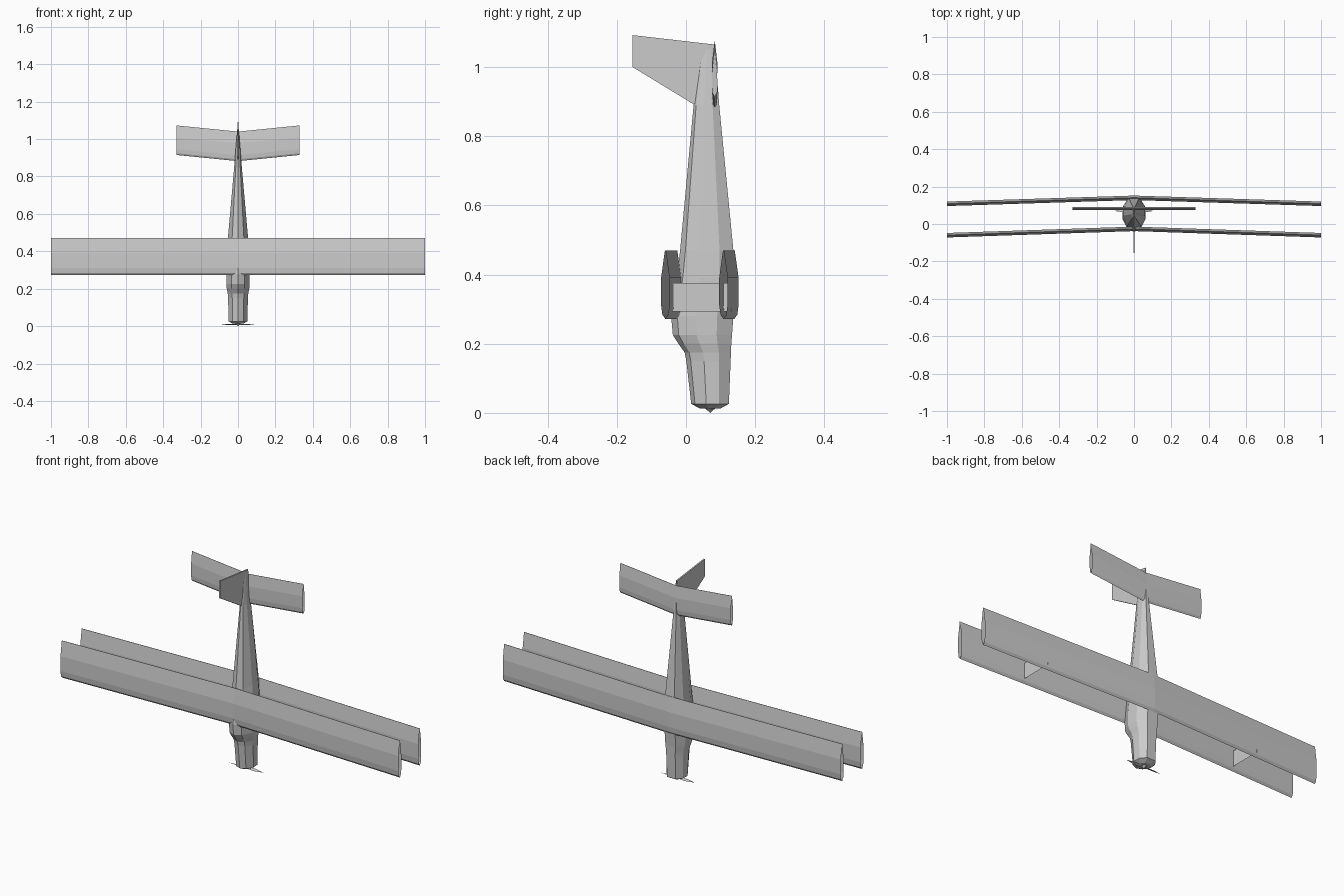
import bpy

if "Cube" in bpy.data.objects:
    bpy.data.objects.remove(bpy.data.objects["Cube"], do_unlink=True)

GREY = (0.6, 0.6, 0.6, 1)
mat = bpy.data.materials.new("plain grey")
mat.use_nodes = True
mat.diffuse_color = GREY
mat.node_tree.nodes["Principled BSDF"].inputs["Base Color"].default_value = GREY


def add_mesh(name, verts, faces):
    mesh = bpy.data.meshes.new(name)
    mesh.from_pydata(verts, [], faces)
    mesh.update()
    mesh.materials.append(mat)
    obj = bpy.data.objects.new(name, mesh)
    bpy.context.collection.objects.link(obj)
    return obj


def loft(name, rings, caps=False):
    """Skin closed rings that all have the same number of points."""
    n = len(rings[0])
    faces = []
    for r in range(len(rings) - 1):
        for i in range(n):
            j = (i + 1) % n
            faces.append((r * n + i, r * n + j, (r + 1) * n + j, (r + 1) * n + i))
    if caps:
        faces.append(tuple(reversed(range(n))))
        faces.append(tuple((len(rings) - 1) * n + i for i in range(n)))
    return add_mesh(name, [v for ring in rings for v in ring], faces)


# Half section as (chord fraction from leading edge, thickness fraction)
HALF_FOIL = [(0, 0), (0.06, 0.7), (0.2, 1), (0.6, 1), (1, 0.08)]
FOIL = HALF_FOIL + [(c, -t) for c, t in reversed(HALF_FOIL[1:])]


def wing(name, span, y_mid, y_tip, z_mid, z_tip, chord, half_thick):
    """Two straight panels meeting in the middle, with open tips."""
    rings = []
    for x, y, z in ((-span, y_tip, z_tip), (0, y_mid, z_mid), (span, y_tip, z_tip)):
        rings.append([(x, y + t * half_thick, z + c * chord) for c, t in FOIL])
    return loft(name, rings)


# Main wings and tailplane
wing("front_wing", 1, -0.026, -0.060, 0.272, 0.272, 0.198, 0.012)
wing("rear_wing", 1, 0.140, 0.108, 0.272, 0.272, 0.198, 0.012)
wing("tailplane", 0.33, 0.083, 0.083, 0.882, 0.915, 0.158, 0.008)

# Sheet struts between the wings
for side, x in (("left", 0.63), ("right", -0.63)):
    add_mesh(side + "_strut",
             [(x, y, z) for y, z in ((-0.045, 0.293), (0.132, 0.293),
                                     (0.132, 0.375), (-0.045, 0.375))],
             [(0, 1, 2, 3)])

# Fuselage stations: height, front y, back y, half width
STATIONS = [
    (0.013, 0.040, 0.100, 0.028),
    (0.026, 0.015, 0.124, 0.050),
    (0.150, 0.001, 0.129, 0.053),
    (0.175, -0.004, 0.130, 0.055),
    (0.200, -0.022, 0.131, 0.060),
    (0.225, -0.038, 0.133, 0.062),
    (0.280, -0.043, 0.137, 0.062),
    (0.390, -0.026, 0.140, 0.060),
    (0.470, -0.017, 0.137, 0.054),
    (0.890, 0.022, 0.096, 0.017),
    (1.065, 0.045, 0.083, 0.003),
]
HALF_BODY = [(0.58, 0.1), (1, 0.4), (0.95, 0.74), (0.5, 1)]
BODY = [(0, 0)] + HALF_BODY + [(-a, b) for a, b in reversed(HALF_BODY)]
loft("fuselage",
     [[(a * w, y0 + b * (y1 - y0), z) for a, b in BODY] for z, y0, y1, w in STATIONS],
     caps=True)

# Tail fin: a thin plate
FIN = [(-0.155, 1.092), (-0.155, 1.0), (0.022, 0.892), (0.06, 0.9), (0.08, 1.065)]
loft("tail_fin", [[(x, y, z) for y, z in FIN] for x in (-0.004, 0.004)], caps=True)

# Spinner cone at the nose
bpy.ops.mesh.primitive_cone_add(vertices=8, radius1=0.018, radius2=0, depth=0.016,
                                location=(0, 0.07, 0.008), rotation=(3.14159, 0, 0))
spinner = bpy.context.object
spinner.name = "spinner"
spinner.data.materials.append(mat)

# Two thin tapered propeller blades, slightly pitched
for side, s in (("left", 1), ("right", -1)):
    add_mesh(side + "_propeller_blade",
             [(0, 0.07 - s * 0.006, 0.007), (s * 0.05, 0.07 - s * 0.009, 0.006),
              (s * 0.104, 0.07, 0.008), (s * 0.05, 0.07 + s * 0.009, 0.011),
              (0, 0.07 + s * 0.006, 0.011)],
             [(0, 1, 2, 3, 4)])
